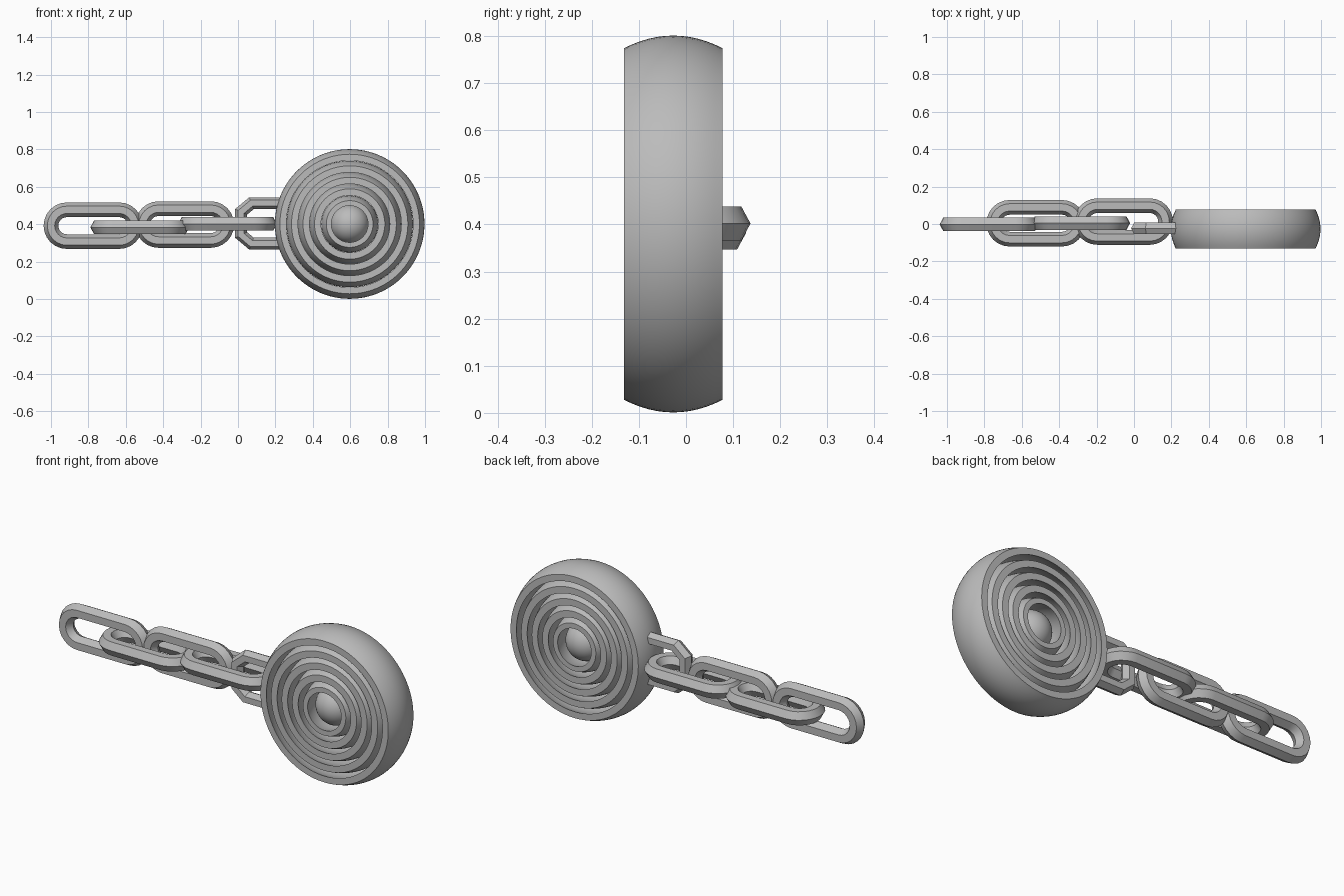
import bpy, bmesh, math
from mathutils import Vector

if "Cube" in bpy.data.objects:
    bpy.data.objects.remove(bpy.data.objects["Cube"], do_unlink=True)

# One grey material for everything
grey = bpy.data.materials.new("plain grey")
grey.use_nodes = True
colour = (0.5, 0.5, 0.5, 1)
grey.diffuse_color = colour
grey.node_tree.nodes["Principled BSDF"].inputs["Base Color"].default_value = colour

DISC = Vector((0.597, -0.027, 0.401))
HALF_DEPTH = 0.105
BULGE = 0.027
parts = []


def finish(name, bm, location, tilt=0):
    bmesh.ops.recalc_face_normals(bm, faces=bm.faces)
    mesh = bpy.data.meshes.new(name)
    bm.to_mesh(mesh)
    bm.free()
    mesh.materials.append(grey)
    obj = bpy.data.objects.new(name, mesh)
    obj.location = location
    obj.rotation_euler.x = tilt
    bpy.context.collection.objects.link(obj)
    parts.append(obj)


def skin(loops, closed=True):
    """Join equal cross-section loops into a tube, capping open ends."""
    bm = bmesh.new()
    rows = [[bm.verts.new(p) for p in loop] for loop in loops]
    n = len(rows[0])
    for i in range(len(rows) if closed else len(rows) - 1):
        a, b = rows[i], rows[(i + 1) % len(rows)]
        for j in range(n):
            k = (j + 1) % n
            bm.faces.new((a[j], a[k], b[k], b[j]))
    if not closed:
        bm.faces.new(rows[0])
        bm.faces.new(rows[-1])
    return bm


def hex_bar(path, closed, half_width, half_depth):
    """Sweep a hexagon, pointed in the xz plane, along a mitred path."""
    pts = [Vector(p) for p in path]
    loops = []
    for i, p in enumerate(pts):
        before = pts[i - 1] if closed or i else p
        after = pts[(i + 1) % len(pts)] if closed or i < len(pts) - 1 else p
        d1, d2 = (p - before).normalized(), (after - p).normalized()
        t = (d1 + d2).normalized()
        ref = d1 if d1.length else d2
        side = Vector((-t.y, t.x)) / max(t.dot(ref), 0.3)
        loop = []
        for k in range(6):
            a = k * math.pi / 3
            q = p + side * half_width * math.cos(a)
            loop.append((q.x, half_depth * math.sin(a) / math.sin(math.pi / 3), q.y))
        loops.append(loop)
    return skin(loops, closed)


# Nested barrel rings, each with a bulging outside and a matching hollow inside
def barrel_ring(name, inner, outer, inner_bulge=BULGE):
    steps, segments = 12, 96
    arc = [(2 * i / steps - 1) for i in range(steps + 1)]
    profile = [(outer + BULGE * (1 - t * t), t * HALF_DEPTH) for t in arc]
    profile += [(inner + inner_bulge * (1 - t * t), t * HALF_DEPTH) for t in reversed(arc)]
    loops = []
    for s in range(segments):
        a = s * math.tau / segments
        loops.append([(r * math.cos(a), y, r * math.sin(a)) for r, y in profile])
    finish(name, skin(loops), DISC)


barrel_ring("outer_ring", 0.339, 0.373)
for i in range(3):
    shift = i * 0.0615
    barrel_ring(f"middle_ring_{i + 1}", 0.276 - shift, 0.311 - shift)
barrel_ring("inner_ring", 0.098, 0.125, 0.02)

# Ball held in the middle
ball = bmesh.new()
bmesh.ops.create_uvsphere(ball, u_segments=48, v_segments=24, radius=0.103)
finish("centre_ball", ball, DISC)

# Angular loop joining the disc to the chain
upper = [(0.24, 0.108), (0.072, 0.108), (0.017, 0.062)]
hook = upper + [(x, -z) for x, z in reversed(upper)]
finish("disc_loop", hex_bar(hook, False, 0.032, 0.031), (0, DISC.y + 0.004, 0.404))

# Chain links: stadium-shaped, alternately upright and lying flat
link_path = []
for end in (1, -1):
    for i in range(13):
        a = math.pi * (i / 12 - 0.5)
        link_path.append((end * (0.14 + 0.085 * math.cos(a)), end * 0.085 * math.sin(a)))

centres = [(-0.775, -0.002, 0.392), (-0.525, 0.004, 0.383),
           (-0.285, 0.005, 0.398), (-0.056, 0.013, 0.402)]
for i, centre in enumerate(centres):
    finish(f"chain_link_{i + 1}", hex_bar(link_path, True, 0.039, 0.036),
           centre, math.pi / 2 if i % 2 else 0)

# Smooth the curves while keeping the bar edges crisp
bpy.ops.object.select_all(action="DESELECT")
for obj in parts:
    obj.select_set(True)
bpy.context.view_layer.objects.active = parts[0]
bpy.ops.object.shade_smooth_by_angle(angle=math.radians(30))
